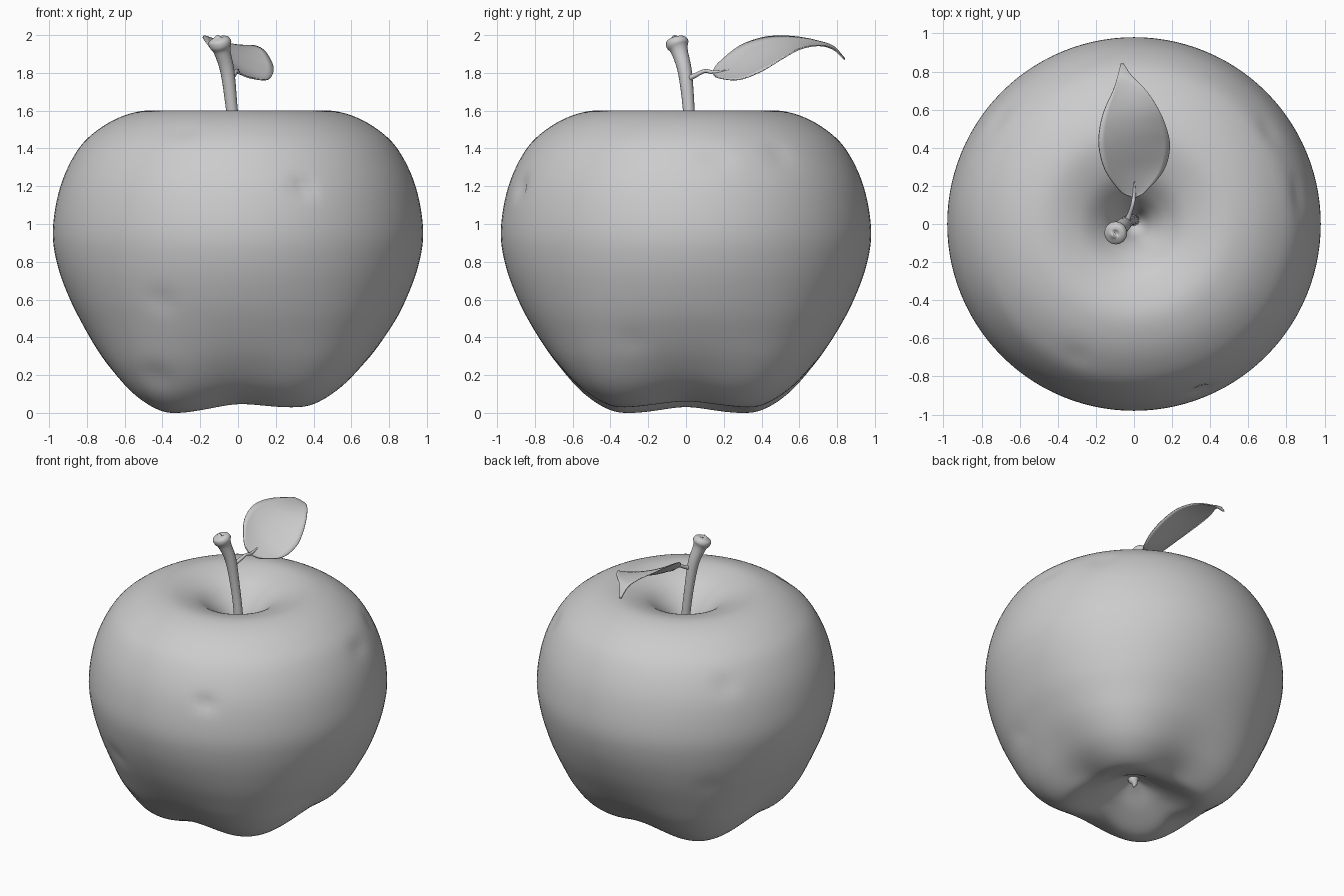
import bpy, bmesh, math
from mathutils import Vector

if "Cube" in bpy.data.objects:
    bpy.data.objects.remove(bpy.data.objects["Cube"])


def smooth_path(points, steps):
    """Catmull-Rom samples through the points."""
    p = [Vector(q) for q in points]
    p = [2 * p[0] - p[1]] + p + [2 * p[-1] - p[-2]]
    out = []
    for i in range(1, len(p) - 2):
        a, b, c, d = p[i - 1:i + 3]
        for s in range(steps):
            t = s / steps
            out.append(0.5 * (2 * b + (c - a) * t + (2 * a - 5 * b + 4 * c - d) * t * t
                              + (3 * b - a - 3 * c + d) * t ** 3))
    return out + [p[-2]]


def finish(bm, name):
    bmesh.ops.recalc_face_normals(bm, faces=bm.faces)
    for f in bm.faces:
        f.smooth = True
    mesh = bpy.data.meshes.new(name)
    bm.to_mesh(mesh)
    bm.free()
    ob = bpy.data.objects.new(name, mesh)
    bpy.context.collection.objects.link(ob)
    return ob


def skin(bm, rings):
    """Join closed rings of vertices with quads."""
    for a, b in zip(rings, rings[1:]):
        n = len(a)
        for i in range(n):
            j = (i + 1) % n
            bm.faces.new((a[i], a[j], b[j], b[i]))


def tube(name, points, steps=6, sides=16):
    """Round tube; each point is (x, y, z, radius)."""
    path = smooth_path(points, steps)
    bm = bmesh.new()
    rings = []
    for k, q in enumerate(path):
        tangent = (path[min(k + 1, len(path) - 1)] - path[max(k - 1, 0)]).to_3d().normalized()
        u = tangent.cross(Vector((1, 0, 0))).normalized()
        v = tangent.cross(u)
        rings.append([bm.verts.new(q.to_3d() + q[3] * (u * math.cos(a) + v * math.sin(a)))
                      for a in (2 * math.pi * i / sides for i in range(sides))])
    skin(bm, rings)
    bm.faces.new(rings[0])
    bm.faces.new(rings[-1])
    return finish(bm, name)


# Apple body: one profile blended towards a four-lobed lower profile
upper = [(0, 1.2), (.05, 1.25), (.1, 1.36), (.17, 1.46), (.28, 1.55), (.45, 1.6),
         (.6, 1.575), (.74, 1.5), (.85, 1.39), (.94, 1.2), (.98, .97)]
valley = upper + [(.955, .78), (.88, .58), (.78, .4), (.68, .26), (.56, .14),
                  (.43, .07), (.32, .047), (.2, .1), (.09, .165), (0, .2)]
lobe = upper + [(.962, .78), (.905, .58), (.83, .4), (.755, .25), (.655, .12),
                (.53, .035), (.41, .018), (.24, .08), (.1, .155), (0, .2)]
va, lo = smooth_path(valley, 6), smooth_path(lobe, 6)

# Shallow dents: position, radius, depth
dents = [((.35, -.88, 1.2), .05, .025), ((-.4, -.79, .6), .07, .012),
         ((-.42, -.55, .2), .09, .015), ((-.3, -.7, 1.5), .07, .008),
         ((.79, -.3, .35), .07, .012), ((.88, .12, 1.36), .06, .01),
         ((.72, .5, 1.38), .07, .012), ((.87, .2, 1.36), .05, .01),
         ((-.7, .55, 1.3), .07, .012), ((-.6, .6, .6), .08, .012)]


def body_point(a, b, ang):
    w = 0.5 - 0.5 * math.cos(4 * ang)
    r, z = a.lerp(b, w)
    p = Vector((r * math.cos(ang), r * math.sin(ang), z))
    p.z += 0.05 * p.x * max(0, 1 - z / 0.5)
    for c, size, depth in dents:
        d = (p - Vector(c)).length
        p -= (p - Vector((0, 0, .9))).normalized() * depth * math.exp(-(d / size) ** 2)
    return p


bm = bmesh.new()
N = 112
rings = [[bm.verts.new(body_point(a, b, 2 * math.pi * i / N)) for i in range(N)]
         for a, b in zip(va[1:-1], lo[1:-1])]
skin(bm, rings)
for ring, z in ((rings[0], 1.2), (rings[-1], .2)):
    pole = bm.verts.new((0, 0, z))
    for i in range(N):
        bm.faces.new((pole, ring[i], ring[(i + 1) % N]))
finish(bm, "apple_body")

# Stem with a flared rounded top
tube("stem", [(0, .02, 1.17, .03), (-.012, .022, 1.4, .03), (-.032, .015, 1.6, .031),
              (-.055, -.005, 1.8, .037), (-.083, -.033, 1.91, .044),
              (-.094, -.045, 1.95, .06), (-.099, -.05, 1.975, .055),
              (-.102, -.053, 1.988, .03), (-.102, -.053, 1.99, .004)])

# Leaf stalk
tube("leaf_stalk", [(-.045, .0, 1.765, .018), (-.025, .045, 1.785, .013),
                    (-.008, .1, 1.81, .01), (0, .15, 1.803, .01), (0, .24, 1.818, .003)], sides=10)

# Calyx nub in the lower hollow
tube("calyx", [(0, 0, .22, .045), (.005, .0, .18, .035), (0, .005, .15, .02),
               (.004, 0, .125, .004)], steps=4, sides=10)

# Leaf: y, then (x, z) of left edge, midrib and right edge
stations = [(.14, -.01, 1.805, 0, 1.8, .01, 1.8), (.17, -.07, 1.85, 0, 1.803, .06, 1.775),
            (.28, -.15, 1.94, 0, 1.83, .155, 1.765), (.4, -.183, 1.985, 0, 1.88, .188, 1.81),
            (.5, -.18, 1.995, -.005, 1.92, .172, 1.87),
            (.6, -.155, 1.988, -.01, 1.945, .13, 1.925),
            (.7, -.11, 1.968, -.03, 1.95, .065, 1.945),
            (.78, -.085, 1.94, -.05, 1.935, -.015, 1.925),
            (.84, -.07, 1.875, -.062, 1.872, -.055, 1.87)]
bm = bmesh.new()
rows = []
for y, lx, lz, mx, mz, rx, rz in smooth_path(stations, 5):
    row = []
    for k in range(-6, 7):
        t = k / 6
        wl, wm, wr = t * (t - 1) / 2, 1 - t * t, t * (t + 1) / 2
        row.append(bm.verts.new((wl * lx + wm * mx + wr * rx, y, wl * lz + wm * mz + wr * rz)))
    rows.append(row)
for a, b in zip(rows, rows[1:]):
    for k in range(12):
        bm.faces.new((a[k], a[k + 1], b[k + 1], b[k]))
leaf = finish(bm, "leaf")
mod = leaf.modifiers.new("thickness", 'SOLIDIFY')
mod.thickness = .007
mod.offset = 0
